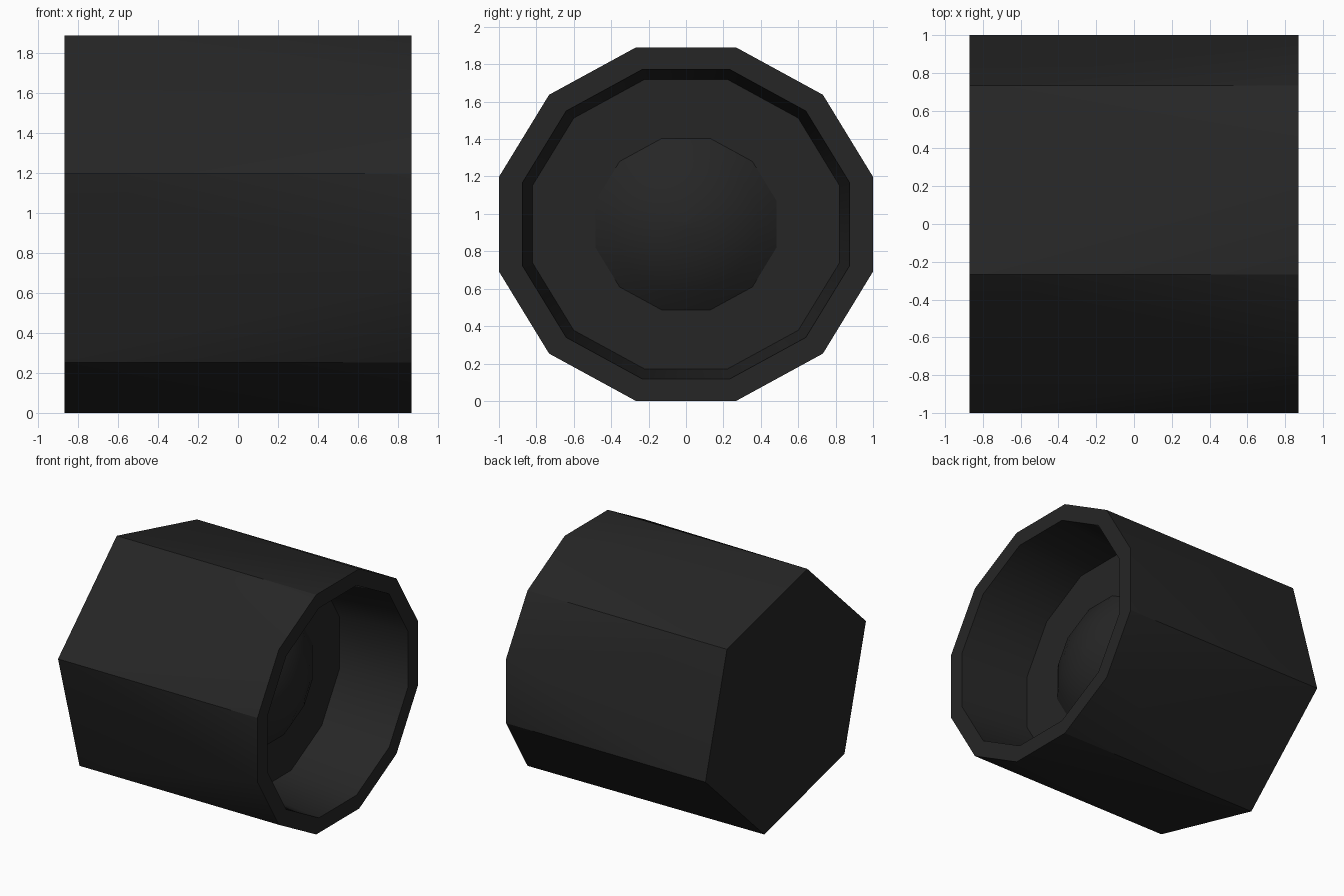
import bpy, math

if "Cube" in bpy.data.objects:
    bpy.data.objects.remove(bpy.data.objects["Cube"])

CZ = 0.945      # height of the axis
N = 12
RIM_X = 0.87    # open end
FLOOR_X = 0.31  # bottom of the recess

mat = bpy.data.materials.new("matte_black")
mat.diffuse_color = (0.019, 0.019, 0.019, 1)
mat.use_nodes = True
mat.node_tree.nodes["Principled BSDF"].inputs["Base Color"].default_value = mat.diffuse_color


def ring(x, w):
    """12-sided ring round the x axis; w is its half width in y."""
    r = w / math.cos(math.radians(15))
    return [(x, r * math.cos(math.radians(15 + 30 * i)),
             CZ + 0.945 * r * math.sin(math.radians(15 + 30 * i))) for i in range(N)]


def make(name, verts, faces, angle):
    me = bpy.data.meshes.new(name)
    me.from_pydata(verts, [], faces)
    me.materials.append(mat)
    ob = bpy.data.objects.new(name, me)
    bpy.context.collection.objects.link(ob)
    bpy.ops.object.select_all(action='DESELECT')
    ob.select_set(True)
    bpy.context.view_layer.objects.active = ob
    bpy.ops.object.shade_smooth_by_angle(angle=math.radians(angle))


def band(a, b):
    """Quads between two rings whose vertices start at a and b."""
    return [(a + i, a + (i + 1) % N, b + (i + 1) % N, b + i) for i in range(N)]


def lathe(name, profile, angle):
    verts, faces = [], []
    for k, (x, w) in enumerate(profile):
        verts += ring(x, w)
        if k:
            faces += band((k - 1) * N, k * N)
    faces.append(tuple(range(len(verts) - N, len(verts))))
    make(name, verts, faces, angle)


# Outer shell: six-sided closed end blending to a twelve-sided rim
verts = ring(-RIM_X, 1.0)[1::2] + ring(RIM_X, 1.0) + ring(RIM_X, 0.875)
faces = [tuple(range(5, -1, -1))]
for k in range(6):
    h, h2 = k, (k + 1) % 6
    r = [6 + (2 * k + 1 + j) % N for j in range(3)]
    faces += [(h, r[1], r[0]), (h, h2, r[1]), (h2, r[2], r[1])]
faces += band(6, 6 + N)
make("outer_shell", verts, faces, 25)

# Recess: tapered wall and flat floor
lathe("recess", [(RIM_X, 0.875), (FLOOR_X, 0.82)], 40)

# Low dome on the recess floor
W, H = 0.485, 0.18
R = (W * W + H * H) / (2 * H)
top = math.asin(W / R)
dome = []
for k in range(5):
    t = top * (1 - k / 4) + 0.02 * k / 4
    dome.append((FLOOR_X + H - R + R * math.cos(t), R * math.sin(t)))
lathe("dome", dome, 40)
